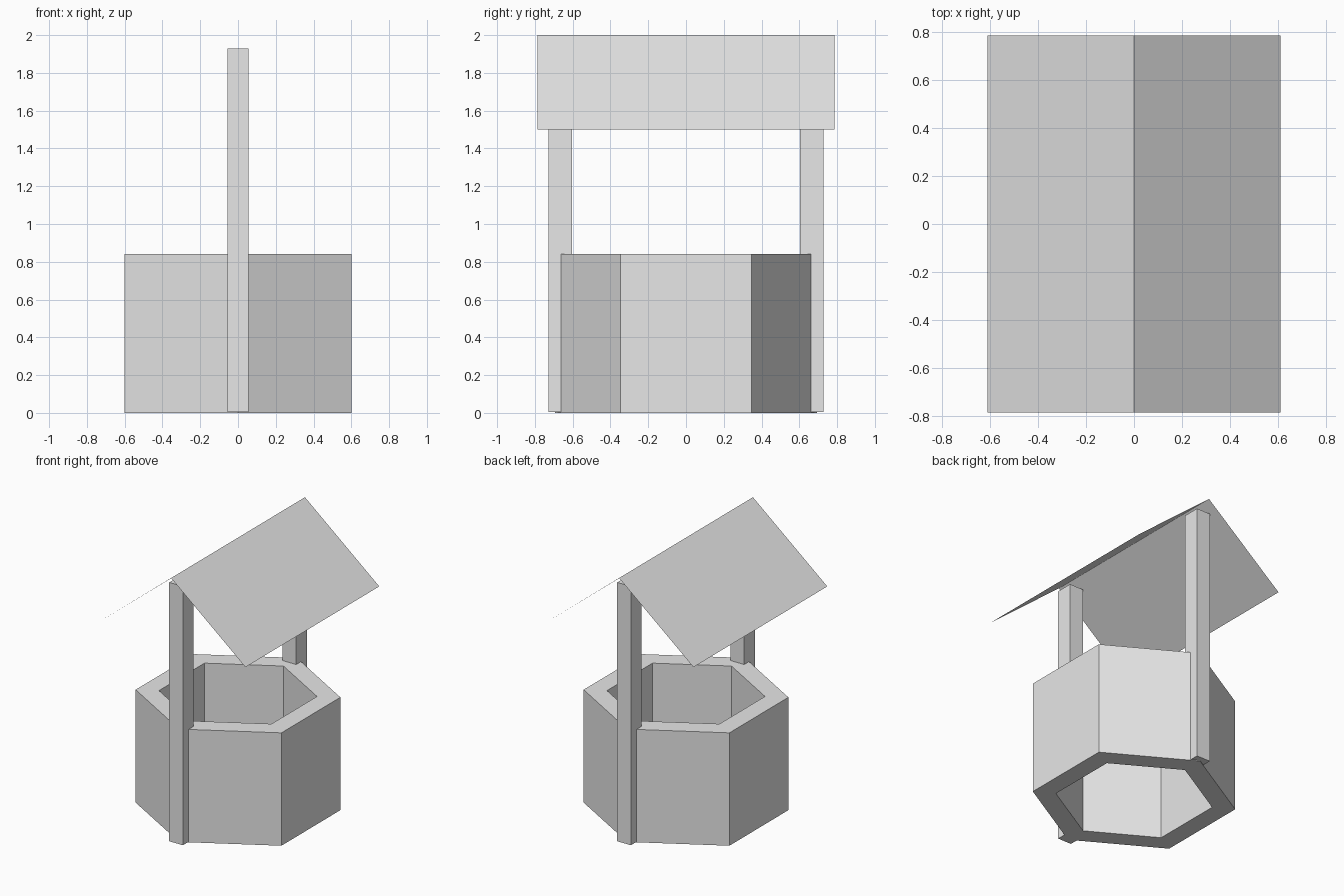
import bpy, bmesh
from math import sin, cos, pi

cube = bpy.data.objects.get("Cube")
if cube:
    bpy.data.objects.remove(cube, do_unlink=True)

grey = bpy.data.materials.new("light grey")
grey.use_nodes = True
grey.diffuse_color = (0.8, 0.8, 0.8, 1)
grey.node_tree.nodes["Principled BSDF"].inputs["Base Color"].default_value = (0.8, 0.8, 0.8, 1)


def add_object(name, bm):
    mesh = bpy.data.meshes.new(name)
    bm.to_mesh(mesh)
    bm.free()
    mesh.materials.append(grey)
    obj = bpy.data.objects.new(name, mesh)
    bpy.context.collection.objects.link(obj)
    return obj


def hexagon(bm, radius, z):
    angles = [pi / 2 + i * pi / 3 for i in range(6)]
    return [bm.verts.new((radius * cos(a), radius * sin(a), z)) for a in angles]


# Hollow six-sided wall, open at top and bottom
OUTER, INNER, WALL_TOP = 0.693, 0.535, 0.84
bm = bmesh.new()
rings = [hexagon(bm, OUTER, 0), hexagon(bm, OUTER, WALL_TOP),
         hexagon(bm, INNER, WALL_TOP), hexagon(bm, INNER, 0)]
for k, low in enumerate(rings):
    high = rings[(k + 1) % 4]
    for i in range(6):
        j = (i + 1) % 6
        bm.faces.new((low[i], low[j], high[j], high[i]))
bmesh.ops.recalc_face_normals(bm, faces=bm.faces)
add_object("well_wall", bm)

# Roof posts, one at the front and one at the back
POST_BOTTOM, POST_TOP = 0.004, 1.93
for name, side in (("front_post", -1), ("back_post", 1)):
    bm = bmesh.new()
    bmesh.ops.create_cube(bm, size=1)
    bmesh.ops.scale(bm, vec=(0.112, 0.125, POST_TOP - POST_BOTTOM), verts=bm.verts)
    bmesh.ops.translate(bm, vec=(0, side * 0.666, (POST_TOP + POST_BOTTOM) / 2), verts=bm.verts)
    add_object(name, bm)

# Gable roof made of two thin sheets
bm = bmesh.new()
front, back = [[bm.verts.new((x, y, z)) for x, z in ((-0.612, 1.5), (0, 2), (0.612, 1.5))]
               for y in (-0.787, 0.787)]
for i in range(2):
    bm.faces.new((front[i], front[i + 1], back[i + 1], back[i]))
add_object("roof", bm)
